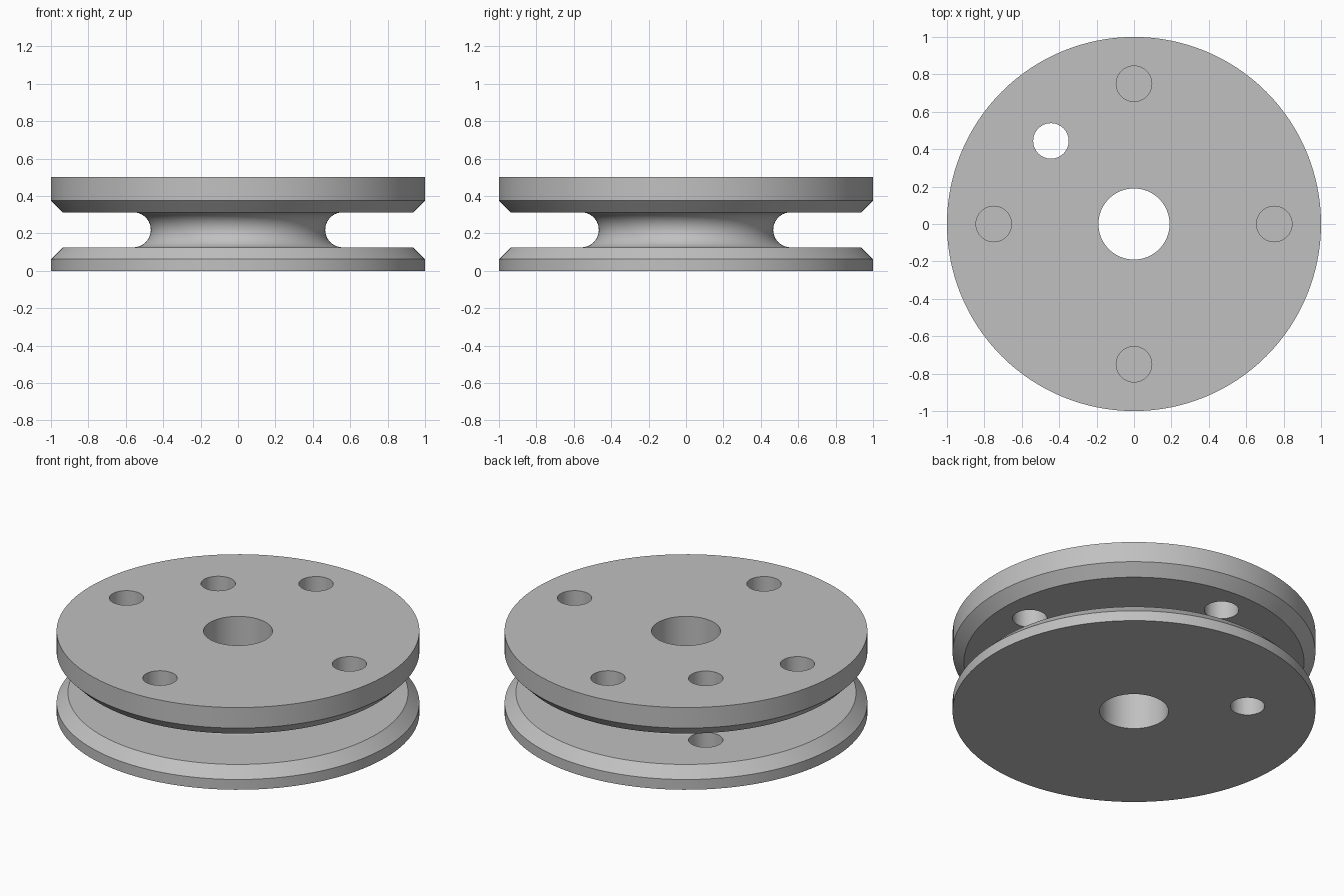
import bpy, bmesh
from math import pi, sin, cos, radians
from mathutils import Vector

cube = bpy.data.objects.get("Cube")
if cube:
    bpy.data.objects.remove(cube, do_unlink=True)

HEIGHT = 0.5
BORE_R, HOLE_R = 0.19, 0.095
GROOVE_LOW, GROOVE_HIGH, GROOVE_EDGE = 0.125, 0.3125, 0.56
MID = (GROOVE_LOW + GROOVE_HIGH) / 2
ARC_R = (GROOVE_HIGH - GROOVE_LOW) / 2

# One grey material
grey = bpy.data.materials.new("grey_metal")
grey.use_nodes = True
colour = (0.53, 0.53, 0.53, 1)
grey.diffuse_color = colour
grey.node_tree.nodes["Principled BSDF"].inputs["Base Color"].default_value = colour


def add_object(name, bm):
    bmesh.ops.recalc_face_normals(bm, faces=bm.faces)
    mesh = bpy.data.meshes.new(name)
    bm.to_mesh(mesh)
    bm.free()
    obj = bpy.data.objects.new(name, mesh)
    bpy.context.collection.objects.link(obj)
    mesh.materials.append(grey)
    return obj


def lathe(name, profile, steps=128):
    """Spin a closed (radius, height) outline around z."""
    bm = bmesh.new()
    verts = [bm.verts.new((r, 0, z)) for r, z in profile]
    edges = [bm.edges.new((v, verts[i - 1])) for i, v in enumerate(verts)]
    bmesh.ops.spin(bm, geom=verts + edges, cent=(0, 0, 0), axis=(0, 0, 1),
                   angle=2 * pi, steps=steps, use_merge=True)
    bmesh.ops.remove_doubles(bm, verts=bm.verts, dist=1e-5)
    return add_object(name, bm)


def drill(target, x, y, low, high):
    """Cut a round vertical hole between two heights."""
    bm = bmesh.new()
    bmesh.ops.create_cone(bm, cap_ends=True, segments=48, radius1=HOLE_R,
                          radius2=HOLE_R, depth=high - low)
    bmesh.ops.translate(bm, verts=bm.verts, vec=Vector((x, y, (low + high) / 2)))
    cutter = add_object("hole_cutter", bm)
    cutter.hide_render = True
    mod = target.modifiers.new("hole", 'BOOLEAN')
    mod.operation, mod.solver, mod.object = 'DIFFERENCE', 'EXACT', cutter
    return cutter


# Flanged spool: bore, chamfered flanges and a rounded groove
STEPS = 20
groove = [(GROOVE_EDGE - ARC_R * sin(pi * i / STEPS), MID - ARC_R * cos(pi * i / STEPS))
          for i in range(STEPS + 1)]
profile = ([(BORE_R, 0), (1, 0), (1, 0.0625), (0.9375, GROOVE_LOW)] + groove
           + [(0.9375, GROOVE_HIGH), (1, 0.375), (1, HEIGHT), (BORE_R, HEIGHT)])
spool = lathe("grooved_spool", profile)

# Four holes in the upper flange, one hole through both flanges
cutters = [drill(spool, 0.75 * cos(k * pi / 2), 0.75 * sin(k * pi / 2), MID, 0.6)
           for k in range(4)]
cutters.append(drill(spool, -0.444, 0.444, -0.1, 0.6))

# Apply the cuts and remove the cutters
bpy.context.view_layer.update()
graph = bpy.context.evaluated_depsgraph_get()
spool_mesh = bpy.data.meshes.new_from_object(spool.evaluated_get(graph))
spool.modifiers.clear()
spool.data = spool_mesh
for cutter in cutters:
    bpy.data.objects.remove(cutter, do_unlink=True)

# Smooth round walls, flat discs
bpy.ops.object.select_all(action='DESELECT')
spool.select_set(True)
bpy.context.view_layer.objects.active = spool
bpy.ops.object.shade_smooth_by_angle(angle=radians(30))
for face in spool.data.polygons:
    if abs(face.normal.z) > 0.9999:
        face.use_smooth = False
